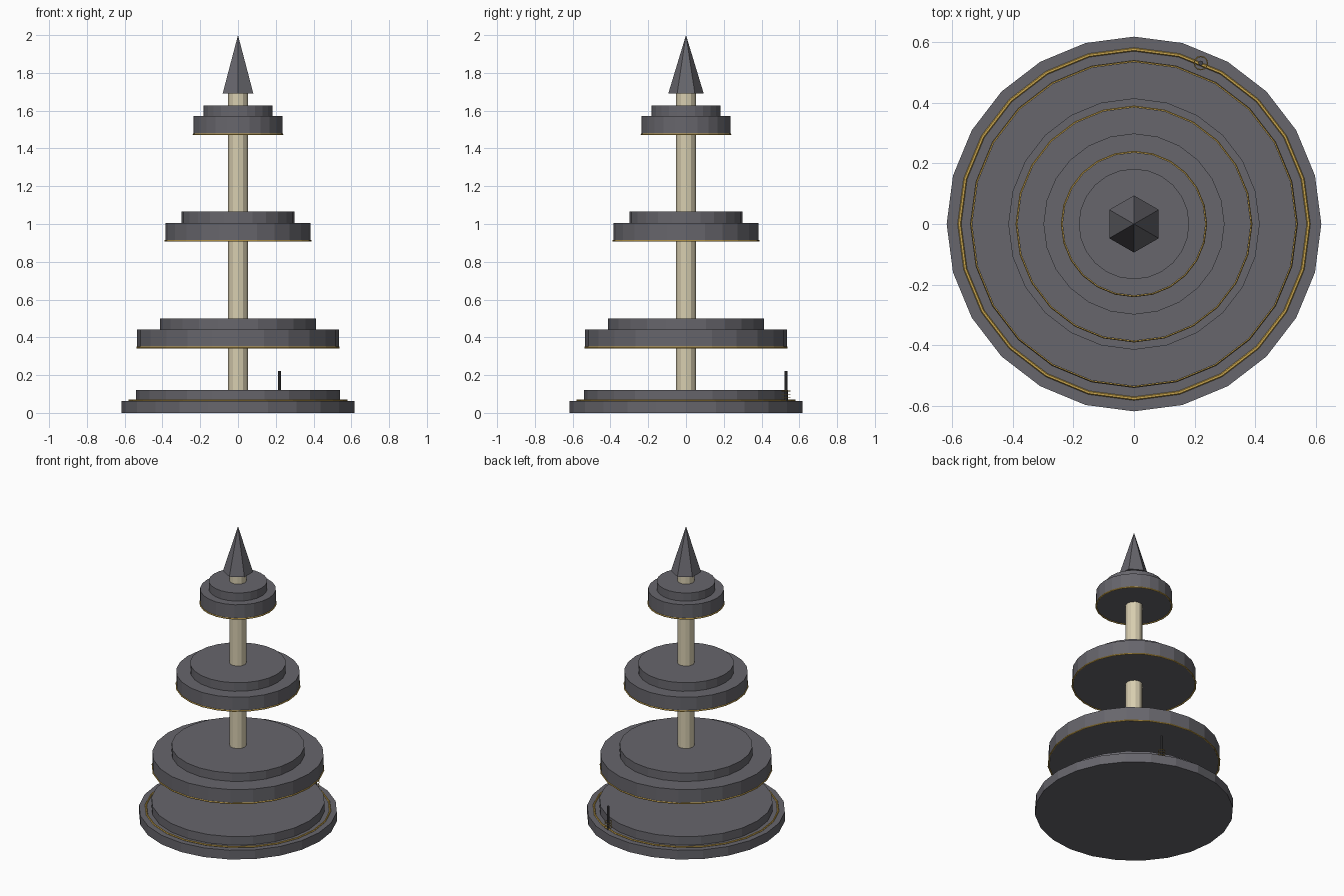
import bpy, math

if "Cube" in bpy.data.objects:
    bpy.data.objects.remove(bpy.data.objects["Cube"])


def material(name, rgb):
    m = bpy.data.materials.new(name)
    m.diffuse_color = (*rgb, 1)
    m.use_nodes = True
    m.node_tree.nodes["Principled BSDF"].inputs["Base Color"].default_value = m.diffuse_color
    return m


SLATE = material("slate grey", (0.135, 0.132, 0.15))
CREAM = material("cream", (0.68, 0.61, 0.43))
GOLD = material("gold", (0.62, 0.40, 0.08))
IRON = material("dark iron", (0.06, 0.06, 0.065))


def finish(name, mat):
    ob = bpy.context.object
    ob.name = name
    ob.data.materials.append(mat)
    return ob


def disc(name, r, z0, z1, mat, sides=24, x=0, y=0):
    bpy.ops.mesh.primitive_cylinder_add(vertices=sides, radius=r, depth=z1 - z0,
                                        location=(x, y, (z0 + z1) / 2))
    return finish(name, mat)


def ring(name, r, thick, z, sides=24, x=0, y=0):
    bpy.ops.mesh.primitive_torus_add(major_radius=r, minor_radius=thick,
                                     major_segments=sides, minor_segments=6,
                                     location=(x, y, z))
    return finish(name, GOLD)


# stepped base with gold trim
disc("base_plate", 0.617, 0, 0.063, SLATE)
disc("base_step", 0.54, 0.063, 0.121, SLATE)
ring("base_trim", 0.575, 0.006, 0.066)

# central pole
disc("pole", 0.053, 0.12, 1.70, CREAM, 12)

# three stepped tiers: lower radius, upper radius, bottom, step and top heights
tiers = [(0.534, 0.414, 0.346, 0.441, 0.499),
         (0.385, 0.298, 0.911, 1.006, 1.065),
         (0.236, 0.182, 1.475, 1.571, 1.627)]
for i, (r, r_top, z0, z1, z2) in enumerate(tiers, 1):
    disc(f"tier_{i}_lower", r, z0, z1, SLATE)
    disc(f"tier_{i}_upper", r_top, z1, z2, SLATE)
    ring(f"tier_{i}_trim", r, 0.005, z0)

# six-sided spire
bpy.ops.mesh.primitive_cone_add(vertices=6, radius1=0.094, radius2=0, depth=0.31,
                                location=(0, 0, 1.845))
finish("spire", SLATE)

# small rod with coils on the base ledge
X, Y = 0.22, 0.53
disc("rod", 0.008, 0.063, 0.223, IRON, 8, X, Y)
for i in range(3):
    ring(f"rod_coil_{i + 1}", 0.022, 0.002, 0.08 + 0.018 * i, 12, X, Y)
